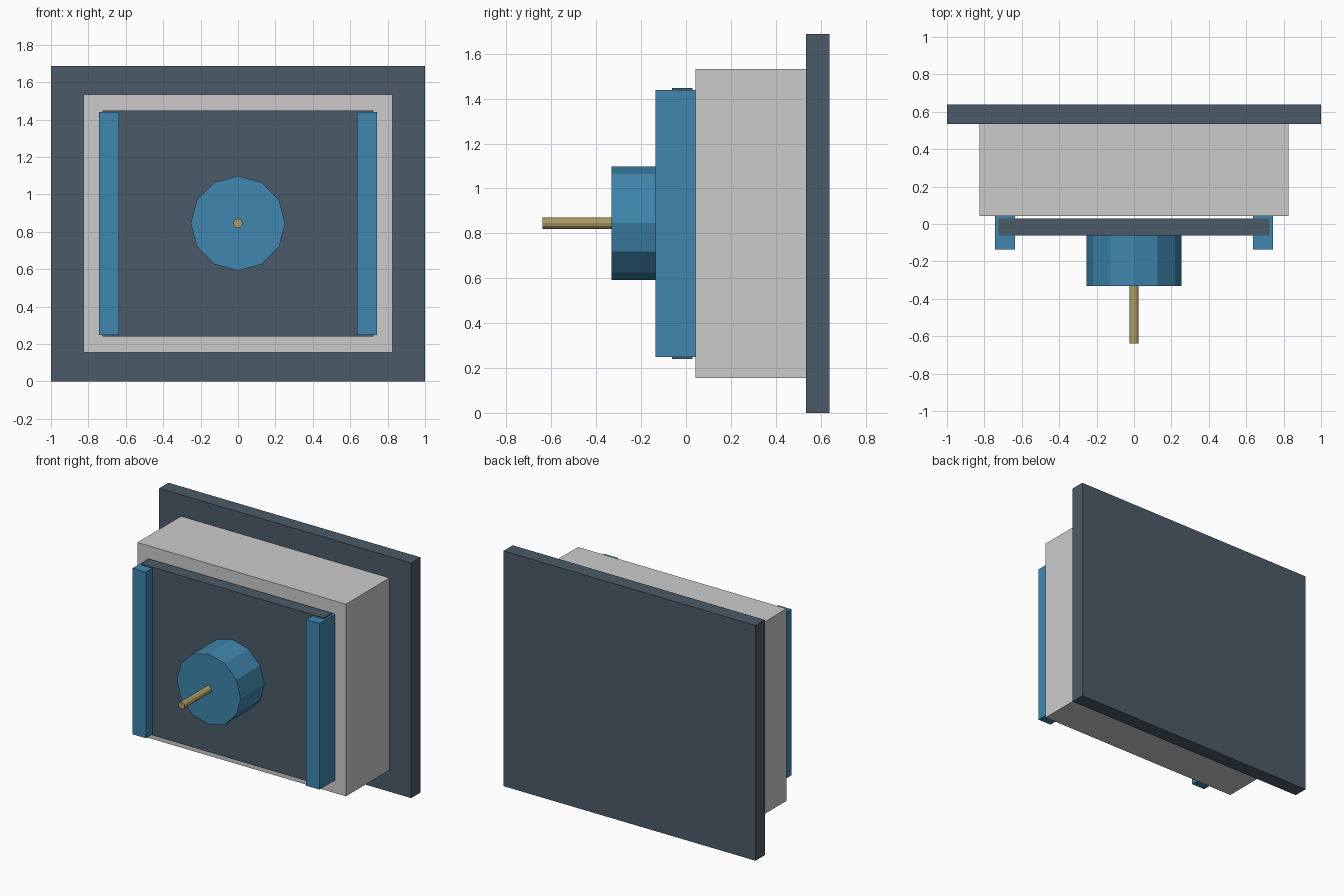
import bpy
from math import pi

if "Cube" in bpy.data.objects:
    bpy.data.objects.remove(bpy.data.objects["Cube"])


def material(name, rgb):
    m = bpy.data.materials.new(name)
    m.diffuse_color = (*rgb, 1)
    m.use_nodes = True
    m.node_tree.nodes["Principled BSDF"].inputs["Base Color"].default_value = m.diffuse_color
    return m


SLATE = material("slate", (0.07, 0.105, 0.14))
BLUE = material("blue", (0.05, 0.24, 0.42))
BRASS = material("brass", (0.42, 0.33, 0.13))
ZC = 0.845  # centre height shared by all parts


def finish(name, mat):
    ob = bpy.context.object
    ob.name = name
    if mat:
        ob.data.materials.append(mat)
    bpy.ops.object.transform_apply(location=False, rotation=True, scale=True)
    return ob


def box(name, x, y, z, mat=None):
    """Box from (min, max) ranges on each axis."""
    bpy.ops.mesh.primitive_cube_add(size=1, location=[sum(r) / 2 for r in (x, y, z)])
    bpy.context.object.scale = [r[1] - r[0] for r in (x, y, z)]
    return finish(name, mat)


def rod(name, radius, y, mat):
    """Twelve-sided cylinder along y."""
    bpy.ops.mesh.primitive_cylinder_add(vertices=12, radius=radius, depth=y[1] - y[0],
                                        location=(0, sum(y) / 2, ZC), rotation=(pi / 2, 0, 0))
    return finish(name, mat)


# Back plate and housing
box("back_plate", (-1, 1), (0.535, 0.64), (0, 1.687), SLATE)
box("housing", (-0.827, 0.827), (0.042, 0.535), (0.155, 1.533))

# Sliding front panel held between two upright rails
box("front_panel", (-0.725, 0.725), (-0.062, 0.03), (0.241, 1.447), SLATE)
for side, name in ((-1, "left_rail"), (1, "right_rail")):
    xs = sorted((side * 0.635, side * 0.742))
    box(name, xs, (-0.135, 0.042), (0.248, 1.439), BLUE)

# Motor drum and shaft
rod("drum", 0.253, (-0.332, -0.062), BLUE)
rod("shaft", 0.025, (-0.64, -0.332), BRASS)
